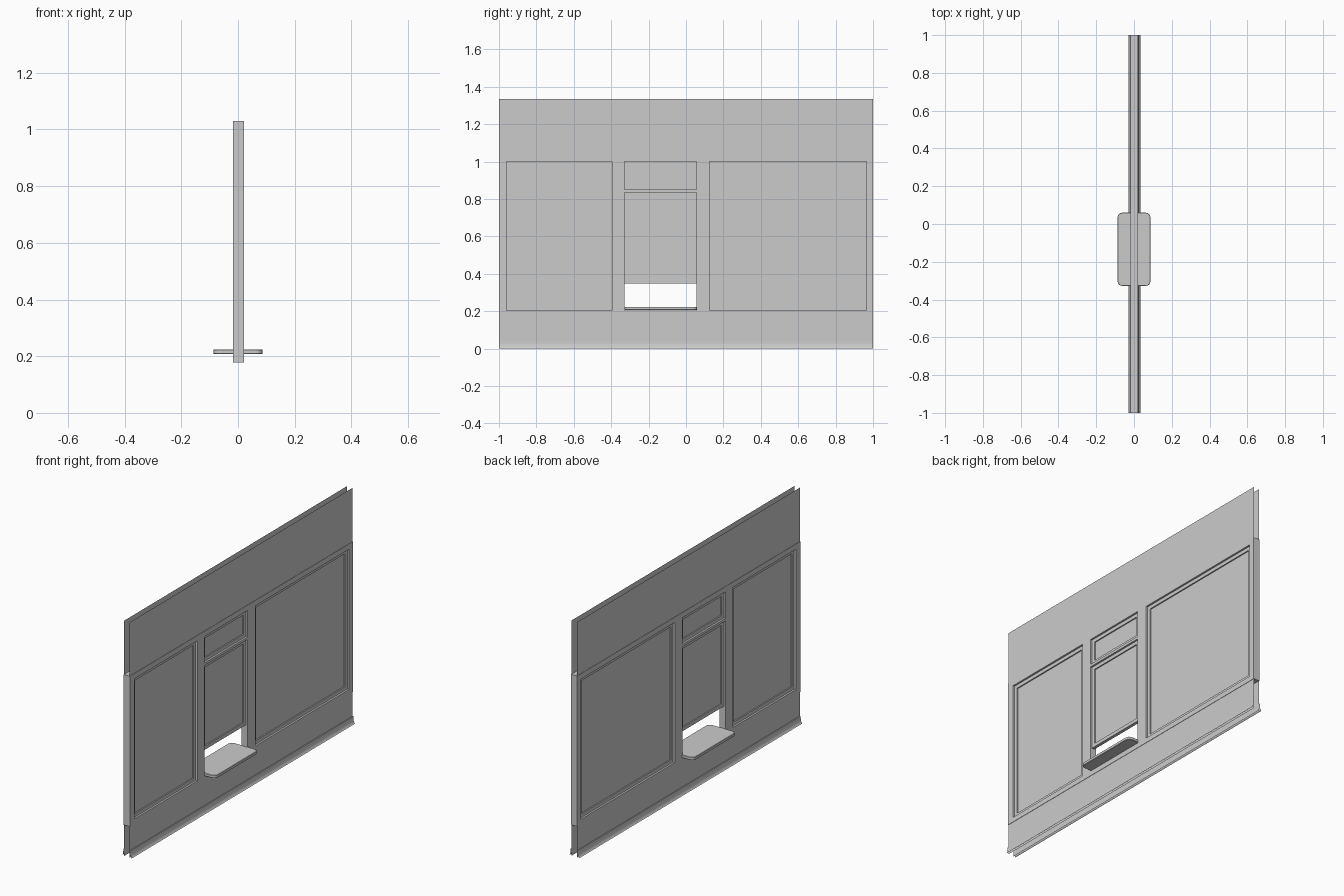
import bpy, bmesh, math
from mathutils import Vector

if "Cube" in bpy.data.objects:
    bpy.data.objects.remove(bpy.data.objects["Cube"])


def finish(bm, name):
    bmesh.ops.recalc_face_normals(bm, faces=bm.faces[:])
    me = bpy.data.meshes.new(name)
    bm.to_mesh(me)
    bm.free()
    ob = bpy.data.objects.new(name, me)
    bpy.context.collection.objects.link(ob)
    return ob


def slab(name, outer, holes, x0, x1):
    """Upright slab in the YZ plane with rectangular holes (y0, y1, z0, z1)."""
    rects = [outer] + holes
    ys = sorted({v for r in rects for v in r[:2]})
    zs = sorted({v for r in rects for v in r[2:]})
    bm = bmesh.new()
    verts = {(y, z): bm.verts.new((x0, y, z)) for y in ys for z in zs}
    for a, b in zip(ys, ys[1:]):
        for c, d in zip(zs, zs[1:]):
            my, mz = (a + b) / 2, (c + d) / 2
            if any(h[0] < my < h[1] and h[2] < mz < h[3] for h in holes):
                continue
            bm.faces.new([verts[a, c], verts[b, c], verts[b, d], verts[a, d]])
    bmesh.ops.delete(bm, geom=[v for v in bm.verts if not v.link_faces], context='VERTS')
    ext = bmesh.ops.extrude_face_region(bm, geom=bm.faces[:], use_keep_orig=True)
    for v in [g for g in ext['geom'] if isinstance(g, bmesh.types.BMVert)]:
        v.co.x = x1
    return finish(bm, name)


def strip(name, profile):
    """Open (x, z) profile swept along the whole length of the wall."""
    bm = bmesh.new()
    rows = [[bm.verts.new((x, y, z)) for x, z in profile] for y in (-1, 1)]
    for i in range(len(profile) - 1):
        bm.faces.new([rows[0][i], rows[1][i], rows[1][i + 1], rows[0][i + 1]])
    return finish(bm, name)


MID = 0.002  # wall centre line

# Structural frame with the window openings
openings = {
    "left_window": (-0.96, -0.395, 0.205, 1.0),
    "right_window": (0.125, 0.965, 0.205, 1.0),
    "transom_window": (-0.33, 0.055, 0.85, 1.0),
    "service_hatch": (-0.33, 0.055, 0.205, 0.835),
}
slab("wall_frame", (-1, 1, 0.177, 1.03), list(openings.values()), MID - 0.0195, MID + 0.0195)

# Window sashes and glass; the hatch sash is raised above the counter
for name, (y0, y1, z0, z1) in openings.items():
    if name == "service_hatch":
        z0 = 0.348
    b = 0.02
    pane = (y0 + b, y1 - b, z0 + b, z1 - b)
    slab(name + "_sash", (y0, y1, z0, z1), [pane], MID - 0.009, MID + 0.009)
    slab(name + "_glass", pane, [], MID - 0.002, MID + 0.002)

# Thin wall skins above and below the frame, and flared skirting
for side, label in ((-1, "left"), (1, "right")):
    x = MID + side * 0.0175
    strip(label + "_upper_wall", [(x, 1.025), (x, 1.335)])
    strip(label + "_lower_wall", [(x, 0.0), (x, 0.182)])
    sk = [(0.0215, 0.04), (0.0222, 0.024), (0.0245, 0.012), (0.028, 0.004), (0.032, 0.0)]
    strip(label + "_skirting", [(x, 0.04)] + [(MID + side * px, z) for px, z in sk])

# Service counter with rounded corners
bm = bmesh.new()
hx, y0, y1, r = 0.087, -0.328, 0.06, 0.025
pts = []
for cx, cy, start in ((hx - r, y1 - r, 0), (r - hx, y1 - r, 90),
                      (r - hx, y0 + r, 180), (hx - r, y0 + r, 270)):
    for k in range(5):
        a = math.radians(start + k * 22.5)
        pts.append(bm.verts.new((cx + r * math.cos(a), cy + r * math.sin(a), 0.207)))
face = bm.faces.new(pts)
ext = bmesh.ops.extrude_face_region(bm, geom=[face], use_keep_orig=True)
bmesh.ops.translate(bm, vec=Vector((0, 0, 0.017)),
                    verts=[g for g in ext['geom'] if isinstance(g, bmesh.types.BMVert)])
counter = finish(bm, "service_counter")
bev = counter.modifiers.new("edge_bevel", 'BEVEL')
bev.width = 0.002
bev.segments = 1
bev.limit_method = 'ANGLE'
